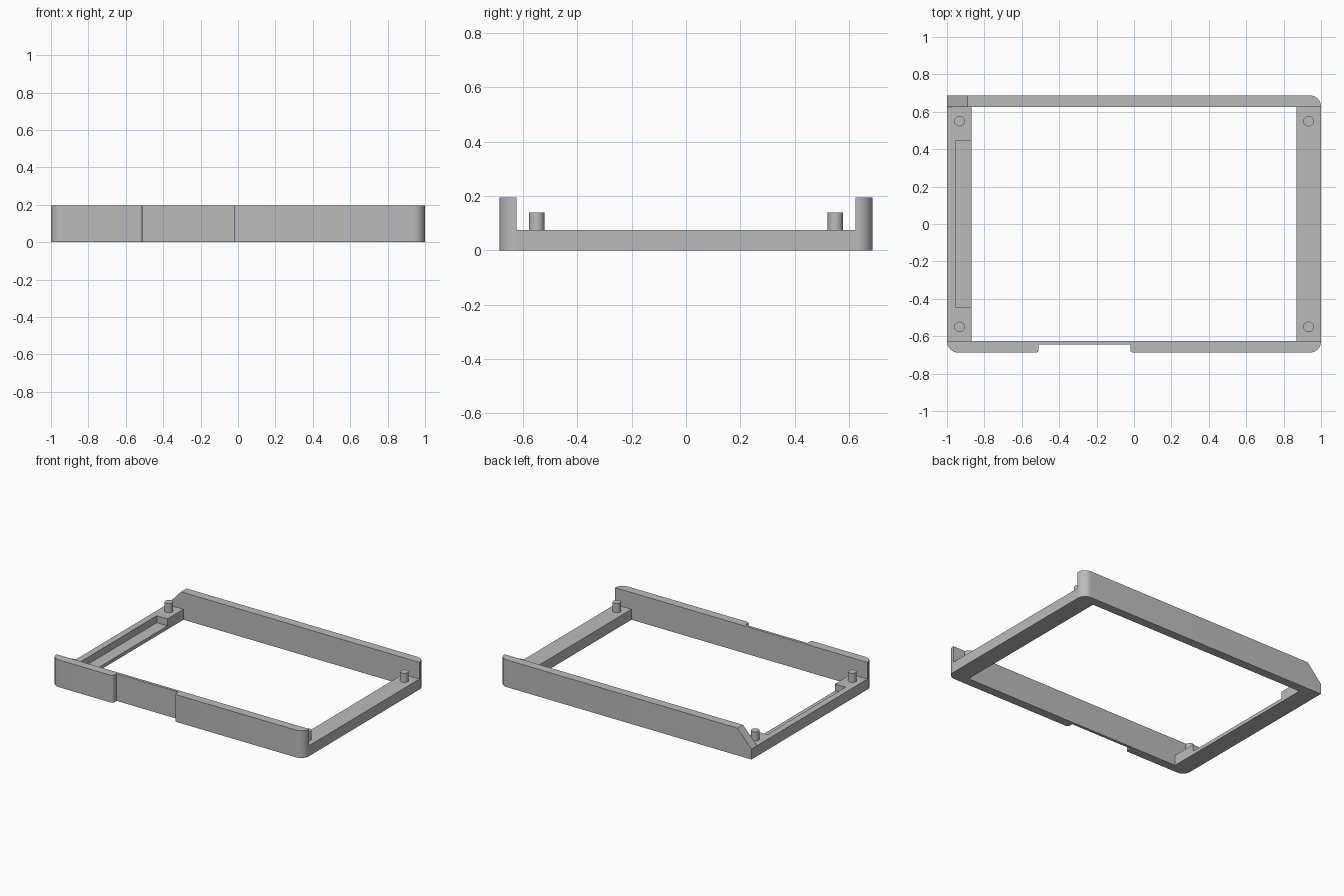
import bpy, bmesh
from math import cos, sin, pi
from mathutils import Vector

cube = bpy.data.objects.get("Cube")
if cube:
    bpy.data.objects.remove(cube, do_unlink=True)

X, Y = 1.0, 0.6875          # outer half sizes
INNER_Y = 0.625             # inner face of the tall walls
RAIL_X = 0.87               # inner face of the low rails
RAIL_H, WALL_H = 0.075, 0.195
ROUND = 0.06

grey = bpy.data.materials.new("matte grey")
grey.use_nodes = True
grey.diffuse_color = (0.5, 0.5, 0.5, 1)
grey.node_tree.nodes["Principled BSDF"].inputs["Base Color"].default_value = (0.5, 0.5, 0.5, 1)


def arc(cx, cy, r, start, end, steps=10):
    """Points of a circular arc, angles in quarter turns."""
    angles = [(start + (end - start) * i / steps) * pi / 2 for i in range(steps + 1)]
    return [(cx + r * cos(a), cy + r * sin(a)) for a in angles]


def prism(name, outline, z0, z1):
    """Extrude a plan outline (counter-clockwise) from z0 to z1."""
    bm = bmesh.new()
    base = bm.faces.new([bm.verts.new((x, y, z0)) for x, y in outline])
    top = bmesh.ops.extrude_face_region(bm, geom=[base], use_keep_orig=True)["geom"]
    for v in top:
        if isinstance(v, bmesh.types.BMVert):
            v.co.z = z1
    bmesh.ops.recalc_face_normals(bm, faces=bm.faces)
    mesh = bpy.data.meshes.new(name)
    bm.to_mesh(mesh)
    bm.free()
    obj = bpy.data.objects.new(name, mesh)
    bpy.context.collection.objects.link(obj)
    mesh.materials.append(grey)
    return obj


def box(name, x0, x1, y0, y1, z0, z1):
    return prism(name, [(x0, y0), (x1, y0), (x1, y1), (x0, y1)], z0, z1)


def smooth(obj):
    bpy.ops.object.select_all(action='DESELECT')
    obj.select_set(True)
    bpy.context.view_layer.objects.active = obj
    bpy.ops.object.shade_smooth_by_angle()


# Front wall with rounded ends and a shallow full-height recess
recess_l, recess_r, recess_y, lip = -0.51, -0.02, -0.645, 0.015
front = [(X, -INNER_Y), (-X, -INNER_Y)]
front += arc(-X + ROUND, -Y + ROUND, ROUND, 2, 3)
front += arc(recess_l - lip, -Y + lip, lip, 3, 4, 5)
front += [(recess_l, recess_y), (recess_r, recess_y)]
front += arc(recess_r + lip, -Y + lip, lip, 2, 3, 5)
front += arc(X - ROUND, -Y + ROUND, ROUND, 3, 4)
smooth(prism("front_wall", front, 0, WALL_H))

# Back wall: one rounded end, the other cut by a slope
back = [(-X, INNER_Y), (X, INNER_Y)] + arc(X - ROUND, Y - ROUND, ROUND, 0, 1) + [(-X, Y)]
back_wall = prism("back_wall", back, 0, WALL_H)
slope_run = 0.11
bm = bmesh.new()
bm.from_mesh(back_wall.data)
cut = bmesh.ops.bisect_plane(
    bm, geom=bm.verts[:] + bm.edges[:] + bm.faces[:], plane_co=(-X, 0, RAIL_H),
    plane_no=Vector((RAIL_H - WALL_H, 0, slope_run)), clear_outer=True)
bmesh.ops.holes_fill(bm, edges=[e for e in bm.edges if e.is_boundary])
bmesh.ops.recalc_face_normals(bm, faces=bm.faces)
bm.to_mesh(back_wall.data)
bm.free()
smooth(back_wall)

# Low side rails
box("left_rail", RAIL_X, X, -INNER_Y, INNER_Y, 0, RAIL_H)
right_rail = box("right_rail", -X, -RAIL_X, -INNER_Y, INNER_Y, 0, RAIL_H)

# Pocket open towards the middle of the frame
cutter = box("pocket_cutter", -0.955, -0.8, -0.445, 0.445, 0.025, 0.2)
cutter.hide_render = True
mod = right_rail.modifiers.new("pocket", 'BOOLEAN')
mod.operation, mod.solver, mod.object = 'DIFFERENCE', 'EXACT', cutter
bpy.ops.object.select_all(action='DESELECT')
bpy.context.view_layer.objects.active = right_rail
right_rail.select_set(True)
bpy.ops.object.modifier_apply(modifier=mod.name)
bpy.data.objects.remove(cutter, do_unlink=True)

# Locating pegs near the four corners
for side, sx in (("left", 1), ("right", -1)):
    for end, sy in (("front", -1), ("back", 1)):
        ring = arc(sx * 0.933, sy * 0.55, 0.028, 0, 4, 32)[:-1]
        smooth(prism(f"{end}_{side}_peg", ring, RAIL_H, 0.14))
